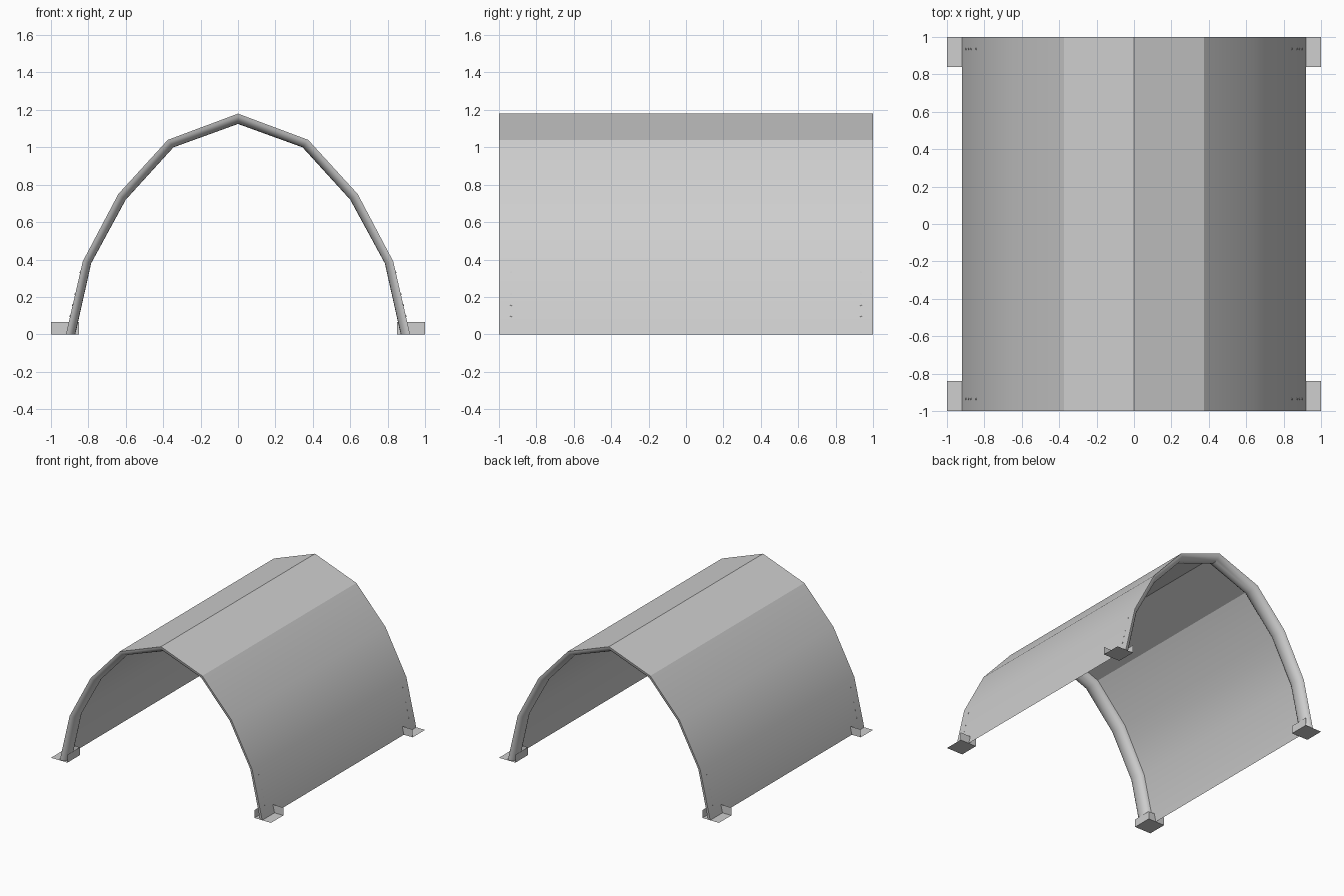
import bpy, bmesh, math

if "Cube" in bpy.data.objects:
    bpy.data.objects.remove(bpy.data.objects["Cube"])

grey = bpy.data.materials.new("light_grey")
grey.use_nodes = True
COLOUR = (0.62, 0.62, 0.62, 1)
grey.diffuse_color = COLOUR
grey.node_tree.nodes["Principled BSDF"].inputs["Base Color"].default_value = COLOUR

# Half profiles of the arch (x, z), from the ground up to the ridge
OUTER = [(0.92, 0), (0.83, 0.39), (0.64, 0.75), (0.375, 1.04), (0, 1.18)]
INNER = [(0.87, 0), (0.785, 0.38), (0.6, 0.72), (0.345, 1.0), (0, 1.125)]


def full(half):
    return half + [(-x, z) for x, z in reversed(half[:-1])]


def finish(name, bm, smooth=None):
    mesh = bpy.data.meshes.new(name)
    bm.to_mesh(mesh)
    bm.free()
    mesh.materials.append(grey)
    obj = bpy.data.objects.new(name, mesh)
    bpy.context.collection.objects.link(obj)
    if smooth:
        bpy.ops.object.select_all(action="DESELECT")
        obj.select_set(True)
        bpy.context.view_layer.objects.active = obj
        bpy.ops.object.shade_smooth_by_angle(angle=math.radians(smooth))
    return obj


def loft(name, section, inward, smooth):
    """Sweep a section of (y, depth) along the arch; depth 1 is the inner profile."""
    bm = bmesh.new()
    rows = []
    for (ox, oz), (ix, iz) in zip(full(OUTER), full(INNER)):
        rows.append([bm.verts.new((ox + (ix - ox) * d, y, oz + (iz - oz) * d))
                     for y, d in section])
    for a, b in zip(rows, rows[1:]):
        for j in range(len(section) - 1):
            quad = [a[j], a[j + 1], b[j + 1], b[j]]
            bm.faces.new(quad[::-1] if inward else quad)
    return finish(name, bm, smooth)


# Curved roof sheet
loft("roof_sheet", [(-1, 0), (1, 0)], False, 25)

# Rounded ribs under each end of the sheet
STEPS = 10
for name, centre in (("front_rib", -0.935), ("back_rib", 0.935)):
    arc = [math.pi * k / STEPS for k in range(STEPS + 1)]
    loft(name, [(centre - 0.065 * math.cos(t), math.sin(t)) for t in arc], True, 35)


# Folded foot bracket: base plate, cross lip and inner lip
def foot(name, sx, sy):
    bm = bmesh.new()

    def panel(*corners):
        bm.faces.new([bm.verts.new((sx * x, sy * y, z)) for x, y, z in corners])

    x0, x1, y0, y1, h = 0.85, 1.0, 0.84, 1.0, 0.065
    panel((x0, y0, 0), (x1, y0, 0), (x1, y1, 0), (x0, y1, 0))
    panel((x0, y0, 0), (x0, y0, h), (x1, y0, h), (x1, y0, 0))
    panel((x0, y0, 0), (x0, y1, 0), (x0, y1, h), (x0, y0, h))
    bmesh.ops.remove_doubles(bm, verts=bm.verts, dist=0.0001)
    if sx * sy > 0:
        bmesh.ops.reverse_faces(bm, faces=bm.faces)
    finish(name, bm)


# Small bolt heads up the lower part of each leg
def bolts(name, sx, sy):
    bm = bmesh.new()
    (xa, za), (xb, zb) = OUTER[:2]
    tilt = math.atan2(xa - xb, zb - za)
    for t in (0.25, 0.4, 0.55, 0.85):
        made = bmesh.ops.create_cone(bm, cap_ends=True, segments=8,
                                     radius1=0.005, radius2=0.005, depth=0.006)["verts"]
        for v in made:
            x, y, z = v.co
            v.co = (sx * (xa + (xb - xa) * t + z * math.cos(tilt) - x * math.sin(tilt)),
                    sy * 0.935 + y,
                    za + (zb - za) * t + z * math.sin(tilt) + x * math.cos(tilt))
    bmesh.ops.recalc_face_normals(bm, faces=bm.faces)
    finish(name, bm)


for side, sx in (("left", 1), ("right", -1)):
    for end, sy in (("front", -1), ("back", 1)):
        foot(f"{end}_{side}_foot", sx, sy)
        bolts(f"{end}_{side}_bolts", sx, sy)
